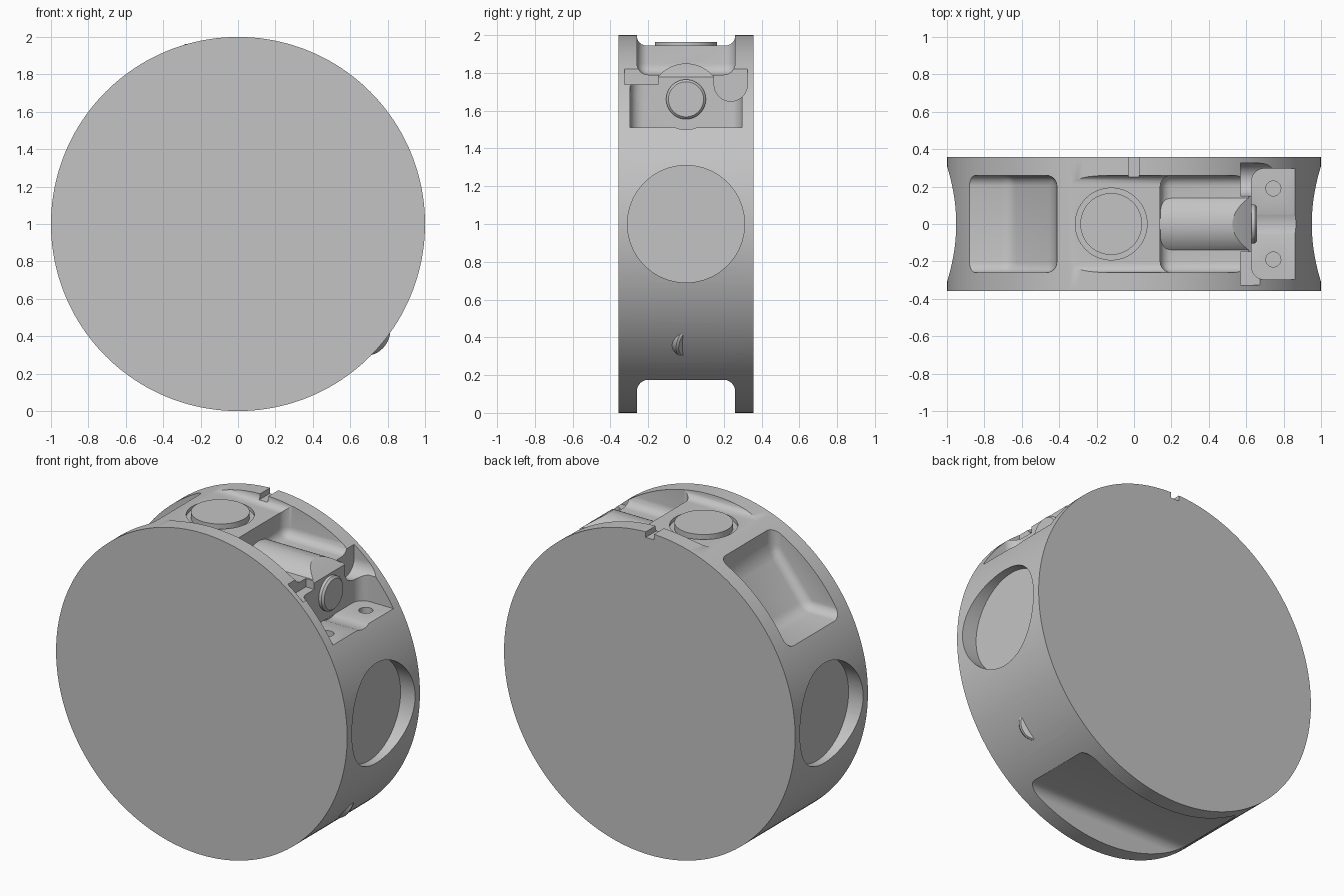
import bpy, bmesh, math
from mathutils import Vector, Matrix

cube = bpy.data.objects.get("Cube")
if cube:
    bpy.data.objects.remove(cube, do_unlink=True)

grey = bpy.data.materials.new("machined grey")
grey.use_nodes = True
COLOUR = (0.55, 0.55, 0.55, 1)
grey.diffuse_color = COLOUR
grey.node_tree.nodes["Principled BSDF"].inputs["Base Color"].default_value = COLOUR


def finish(name, bm):
    bmesh.ops.recalc_face_normals(bm, faces=bm.faces)
    mesh = bpy.data.meshes.new(name)
    bm.to_mesh(mesh)
    bm.free()
    mesh.materials.append(grey)
    ob = bpy.data.objects.new(name, mesh)
    bpy.context.collection.objects.link(ob)
    return ob


def rod(name, start, end, radius, sides=64, chamfer=0):
    """Cylinder between two points, with an optional chamfer at the far end."""
    a, b = Vector(start), Vector(end)
    bm = bmesh.new()
    bmesh.ops.create_cone(bm, cap_ends=True, segments=sides, radius1=radius,
                          radius2=radius, depth=(b - a).length)
    if chamfer:
        top = max(bm.faces, key=lambda f: f.calc_center_median().z)
        bmesh.ops.bevel(bm, geom=list(top.edges), offset=chamfer, segments=1,
                        affect='EDGES')
    turn = (b - a).to_track_quat('Z', 'Y').to_matrix().to_4x4()
    bm.transform(Matrix.Translation((a + b) / 2) @ turn)
    return finish(name, bm)


def prism(name, profile, half_width, fillet=0, vertical_only=False, y=0):
    """Extrude an x-z profile along y and round its edges."""
    bm = bmesh.new()
    face = bm.faces.new([bm.verts.new((x, y - half_width, z)) for x, z in profile])
    new = bmesh.ops.extrude_face_region(bm, geom=[face])["geom"]
    bmesh.ops.translate(bm, vec=(0, 2 * half_width, 0),
                        verts=[v for v in new if isinstance(v, bmesh.types.BMVert)])
    bmesh.ops.recalc_face_normals(bm, faces=bm.faces)
    if fillet:
        edges = [e for e in bm.edges if not vertical_only or
                 abs(e.verts[0].co.z - e.verts[1].co.z) > 0.5]
        bmesh.ops.bevel(bm, geom=edges, offset=fillet, segments=6, profile=0.5,
                        affect='EDGES', clamp_overlap=True)
    return finish(name, bm)


def box(name, x0, x1, z0, z1, half_width, **options):
    return prism(name, [(x0, z0), (x1, z0), (x1, z1), (x0, z1)], half_width, **options)


def cut(target, cutter):
    mod = target.modifiers.new("cut", 'BOOLEAN')
    mod.operation = 'DIFFERENCE'
    mod.solver = 'EXACT'
    mod.object = cutter
    graph = bpy.context.evaluated_depsgraph_get()
    mesh = bpy.data.meshes.new_from_object(target.evaluated_get(graph))
    target.modifiers.clear()
    target.data = mesh
    bpy.data.objects.remove(cutter, do_unlink=True)


# Round body
body = rod("round_body", (0, -0.357, 1), (0, 0.357, 1), 1, 160)

# Shallow round recesses on both sides
for side in (-1, 1):
    cut(body, rod("side_recess", (side * 0.9, 0, 1), (side * 1.2, 0, 1), 0.31))

# Flat on top and channel through the bottom
cut(body, box("top_flat", -0.7, 0.7, 1.945, 2.4, 0.26, fillet=0.05))
cut(body, box("bottom_channel", -1.2, 1.2, -0.4, 0.175, 0.26, fillet=0.06))

# Angled pocket on the upper right
cut(body, prism("right_pocket", [(-1.3, 1.475), (-0.66, 1.475), (-0.42, 1.78),
                                 (-0.39, 2.3), (-1.3, 2.3)], 0.26, fillet=0.055))

# Upper left pocket, keeping a rounded ridge along its floor
pocket = box("left_pocket", 0.14, 1.4, 1.79, 2.4, 0.26, fillet=0.06)
cut(pocket, rod("floor_ridge", (0, 0, 1.66), (1.6, 0, 1.66), 0.19))
cut(body, pocket)

# Stepped seat with clearance slots, screw holes and a shallow groove
cut(body, box("seat", 0.628, 1.4, 1.51, 2.4, 0.297, fillet=0.07, vertical_only=True))
cut(body, rod("seat_groove", (0.629, 0, 1.66), (1.4, 0, 1.66), 0.16))
for side in (-1, 1):
    y = side * 0.237
    cut(body, rod("slot_end", (0.57, y, 1.738), (1.4, y, 1.738), 0.088, 48))
    cut(body, box("slot", 0.57, 1.4, 1.738, 2.3, 0.088, y=y))
    cut(body, rod("screw_hole", (0.745, side * 0.19, 1.4), (0.745, side * 0.19, 1.8), 0.04, 32))

# Ring groove around the top boss and small index notch
cut(body, rod("boss_groove", (-0.122, 0, 1.925), (-0.122, 0, 2.3), 0.192))
cut(body, box("index_notch", -0.03, 0.027, 1.965, 2.2, 0.06, y=0.31))

# Oblique spot face low on the left side
slope, tilt = math.radians(40), math.radians(45)
radial = Vector((math.cos(slope), 0, -math.sin(slope)))
axis = radial * math.cos(tilt) + Vector((0, math.sin(tilt), 0))
seat = Vector((0, 0, 1)) + radial * 0.925
cut(body, rod("spot_face", seat, seat + axis * 0.7, 0.155))

# Plugs
parts = [body,
         rod("top_boss", (-0.122, 0, 1.88), (-0.122, 0, 1.963), 0.165),
         rod("seat_plug", (0.55, 0, 1.66), (0.658, 0, 1.66), 0.105, chamfer=0.012),
         rod("oblique_plug", seat - axis * 0.05, seat + axis * 0.04, 0.105, chamfer=0.01)]

# Smooth shading with sharp edges kept
bpy.ops.object.select_all(action='DESELECT')
for part in parts:
    part.select_set(True)
bpy.context.view_layer.objects.active = body
bpy.ops.object.shade_smooth_by_angle(angle=math.radians(30))
